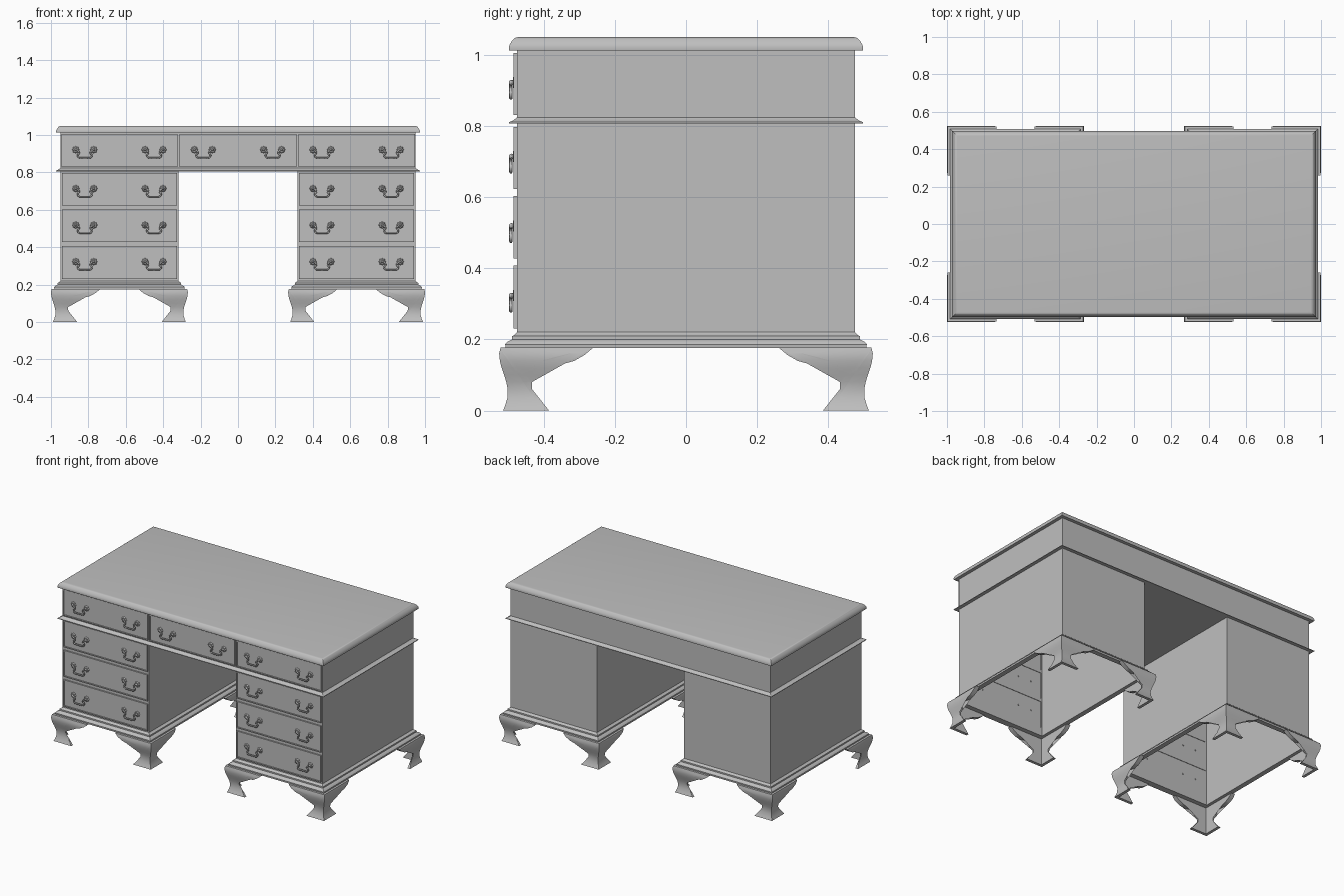
import bpy, bmesh, math
from mathutils import Matrix, Vector

cube = bpy.data.objects.get("Cube")
if cube:
    bpy.data.objects.remove(cube, do_unlink=True)

grey = bpy.data.materials.new("soft_grey")
grey.use_nodes = True
grey.diffuse_color = (0.52, 0.52, 0.52, 1)
grey.node_tree.nodes["Principled BSDF"].inputs["Base Color"].default_value = (0.52, 0.52, 0.52, 1)


def link(name, data, loc=(0, 0, 0)):
    obj = bpy.data.objects.new(name, data)
    obj.location = loc
    bpy.context.collection.objects.link(obj)
    return obj


def finish(bm, name):
    bmesh.ops.recalc_face_normals(bm, faces=bm.faces)
    mesh = bpy.data.meshes.new(name)
    bm.to_mesh(mesh)
    bm.free()
    mesh.materials.append(grey)
    return mesh


def add_box(bm, x, y, z):
    """Box between the given (low, high) pairs."""
    mid = Vector([sum(p) / 2 for p in (x, y, z)])
    size = [p[1] - p[0] for p in (x, y, z)]
    mat = Matrix.Translation(mid) @ Matrix.Diagonal((*size, 1))
    return bmesh.ops.create_cube(bm, size=1, matrix=mat)["verts"]


def moulding(name, x, y, profile, closed=False):
    """Sweep an (offset, z) profile round a rectangle, with caps or as a ring."""
    bm = bmesh.new()
    loops = []
    for o, z in profile:
        x0, x1, y0, y1 = x[0] - o, x[1] + o, y[0] - o, y[1] + o
        loops.append([bm.verts.new((px, py, z)) for px, py in
                      ((x0, y0), (x1, y0), (x1, y1), (x0, y1))])
    pairs = list(zip(loops, loops[1:]))
    if closed:
        pairs.append((loops[-1], loops[0]))
    else:
        bm.faces.new(loops[0])
        bm.faces.new(loops[-1])
    for a, b in pairs:
        for i in range(4):
            j = (i + 1) % 4
            bm.faces.new((a[i], a[j], b[j], b[i]))
    return link(name, finish(bm, name))


# Main dimensions
HX, HY = 0.95, 0.475
KNEE = 0.318
DEPTH = (-HY, HY)
SIDES = {"left": (KNEE, HX), "right": (-HX, -KNEE)}

# Desk top, frieze and waist moulding
moulding("desk_top", (-HX, HX), DEPTH, [
    (0, 1.012), (0.022, 1.012), (0.023, 1.02), (0.02, 1.029), (0.015, 1.037),
    (0.009, 1.044), (0.003, 1.048), (-0.004, 1.049)])
moulding("frieze", (-HX, HX), DEPTH, [(0, 0.815), (0, 1.013)])
moulding("waist_moulding", (-HX, HX), DEPTH, [
    (0, 0.806), (0.022, 0.806), (0.022, 0.81), (0.012, 0.814), (0.004, 0.82), (0, 0.823)])

# Ogee bracket foot: outward swell by height, and the scrolled outline
SWELL = [(0, 0.039), (0.015, 0.033), (0.035, 0.027), (0.06, 0.026), (0.08, 0.03),
         (0.1, 0.036), (0.12, 0.043), (0.14, 0.048), (0.16, 0.05), (0.177, 0.046)]
SCROLL = [(0.09, 0), (0.077, 0.016), (0.055, 0.03), (0.043, 0.044), (0.037, 0.06),
          (0.042, 0.08), (0.06, 0.098), (0.057, 0.115), (0.048, 0.13), (0.064, 0.139),
          (0.09, 0.139), (0.13, 0.131), (0.16, 0.139), (0.19, 0.156), (0.215, 0.177)]
BACK = 0.02


def swell(z):
    for (z0, a), (z1, b) in zip(SWELL, SWELL[1:]):
        if z <= z1:
            return a + (b - a) * (z - z0) / (z1 - z0)
    return SWELL[-1][1]


def bracket_foot(name, cx, cy, sx, sy):
    whole = bmesh.new()
    for along_x in (True, False):
        bm = bmesh.new()
        outline = [(-0.05, 0)] + SCROLL + [(-0.05, 0.177)]
        face = bm.faces.new([bm.verts.new((s, 0, z)) for s, z in outline])
        bmesh.ops.triangulate(bm, faces=[face])
        for z, _ in SWELL[1:-1]:
            bmesh.ops.bisect_plane(bm, geom=bm.verts[:] + bm.edges[:] + bm.faces[:],
                                   plane_co=(0, 0, z), plane_no=(0, 0, 1))
        front = bm.verts[:]
        ext = bmesh.ops.extrude_face_region(bm, geom=bm.faces[:], use_keep_orig=True)
        back = [g for g in ext["geom"] if isinstance(g, bmesh.types.BMVert)]
        # Mitre both boards on the corner diagonal
        for verts, is_front in ((front, True), (back, False)):
            for v in verts:
                s, z = v.co.x, v.co.z
                o = swell(z) if is_front else BACK
                if s < -0.049:
                    s = -o
                if along_x:
                    v.co = (cx - sx * s, cy + sy * o, z)
                else:
                    v.co = (cx + sx * o, cy - sy * s, z)
        part = bpy.data.meshes.new("board")
        bm.to_mesh(part)
        bm.free()
        whole.from_mesh(part)
        bpy.data.meshes.remove(part)
    link(name, finish(whole, name))


# Drawers with raised bead frames
def drawer(name, x, z):
    bm = bmesh.new()
    add_box(bm, x, (-0.479, -0.468), z)
    bead, lip = 0.007, (-0.484, -0.478)
    for zz in ((z[0], z[0] + bead), (z[1] - bead, z[1])):
        add_box(bm, x, lip, zz)
    for xx in ((x[0], x[0] + bead), (x[1] - bead, x[1])):
        add_box(bm, xx, lip, (z[0] + bead, z[1] - bead))
    link(name, finish(bm, name))
    for k in (-0.185, 0.185):
        loc = (sum(x) / 2 + k, -0.479, sum(z) / 2 + 0.004)
        link(name + "_handle_bail", bail, loc)
        link(name + "_handle_rosettes", rosettes, loc)


# Shared handle parts: swan-neck bail and a pair of scalloped rosettes
bail = bpy.data.curves.new("handle_bail", "CURVE")
bail.dimensions = "3D"
bail.bevel_depth = 0.0048
bail.bevel_resolution = 1
bail.resolution_u = 4
bail.use_fill_caps = True
bail.materials.append(grey)
half = [(0.046, 0.0), (0.034, -0.008), (0.03, -0.018), (0.038, -0.028), (0.032, -0.041), (0.014, -0.043)]
path = [(-x, z) for x, z in half] + [(x, z) for x, z in reversed(half)]
spline = bail.splines.new("BEZIER")
spline.bezier_points.add(len(path) - 1)
for p, (x, z) in zip(spline.bezier_points, path):
    p.co = (x, -0.013, z)
    p.handle_left_type = p.handle_right_type = "AUTO"

bm = bmesh.new()
turn = Matrix.Rotation(math.pi / 2, 4, "X")
for side in (-0.048, 0.048):
    rim = bmesh.ops.create_cone(bm, cap_ends=True, segments=16, radius1=0.02, radius2=0.015, depth=0.007,
                                matrix=Matrix.Translation((side, -0.0035, 0)) @ turn.inverted() @
                                Matrix.Rotation(math.pi, 4, "X"))
    for v in rim["verts"]:
        ang = math.atan2(v.co.z, v.co.x - side)
        f = 0.9 + 0.1 * math.cos(8 * ang)
        v.co.x = side + (v.co.x - side) * f
        v.co.z *= f
    bmesh.ops.create_cone(bm, cap_ends=True, segments=8, radius1=0.005, radius2=0.005, depth=0.03,
                          matrix=Matrix.Translation((side, 0, 0)) @ turn)
    bmesh.ops.create_uvsphere(bm, u_segments=10, v_segments=6, radius=0.008,
                              matrix=Matrix.Translation((side, -0.011, 0)) @ turn)
rosettes = finish(bm, "handle_rosettes")

ROWS = [(0.23, 0.407), (0.427, 0.602), (0.622, 0.797)]
for side, x in SIDES.items():
    # Pedestal shell, open underneath and at the drawer front
    bm = bmesh.new()
    add_box(bm, x, DEPTH, (0.175, 0.808))
    bm.normal_update()
    bmesh.ops.delete(bm, geom=[f for f in bm.faces if f.normal.z < -0.9 or f.normal.y < -0.9],
                     context="FACES")
    link(side + "_pedestal", finish(bm, side + "_pedestal"))

    # Face frame: rails between the drawers and slim stiles
    bm = bmesh.new()
    levels = [0.175] + [z for row in ROWS for z in row] + [0.808]
    for z0, z1 in zip(levels[::2], levels[1::2]):
        add_box(bm, x, (-HY, -0.465), (z0, z1))
    for xx in ((x[0], x[0] + 0.008), (x[1] - 0.008, x[1])):
        add_box(bm, xx, (-HY, -0.465), (0.175, 0.808))
    link(side + "_face_frame", finish(bm, side + "_face_frame"))

    for i, row in enumerate(ROWS):
        drawer(f"{side}_drawer_{i + 1}", (x[0] + 0.008, x[1] - 0.008), row)
    drawer(side + "_frieze_drawer", (x[0] + 0.005, x[1] - 0.005), (0.83, 1.004))

    # Stepped base moulding
    moulding(side + "_base_moulding", x, DEPTH, [
        (0, 0.175), (0.032, 0.175), (0.033, 0.186), (0.027, 0.193), (0.018, 0.197),
        (0.014, 0.2), (0.014, 0.209), (0.007, 0.212), (0, 0.22)], closed=True)

    # Four feet
    for cx, sx in ((x[0], -1), (x[1], 1)):
        for word, sy in (("front", -1), ("back", 1)):
            end = "outer" if abs(cx) > 0.5 else "inner"
            bracket_foot(f"{side}_{word}_{end}_foot", cx, sy * HY, sx, sy)

drawer("centre_frieze_drawer", (-KNEE + 0.005, KNEE - 0.005), (0.83, 1.004))

# Smooth the curved surfaces, keep edges crisp
bpy.ops.object.select_all(action="DESELECT")
for obj in bpy.context.collection.objects:
    if obj.type == "MESH":
        obj.select_set(True)
        bpy.context.view_layer.objects.active = obj
bpy.ops.object.shade_smooth_by_angle(angle=math.radians(30))
